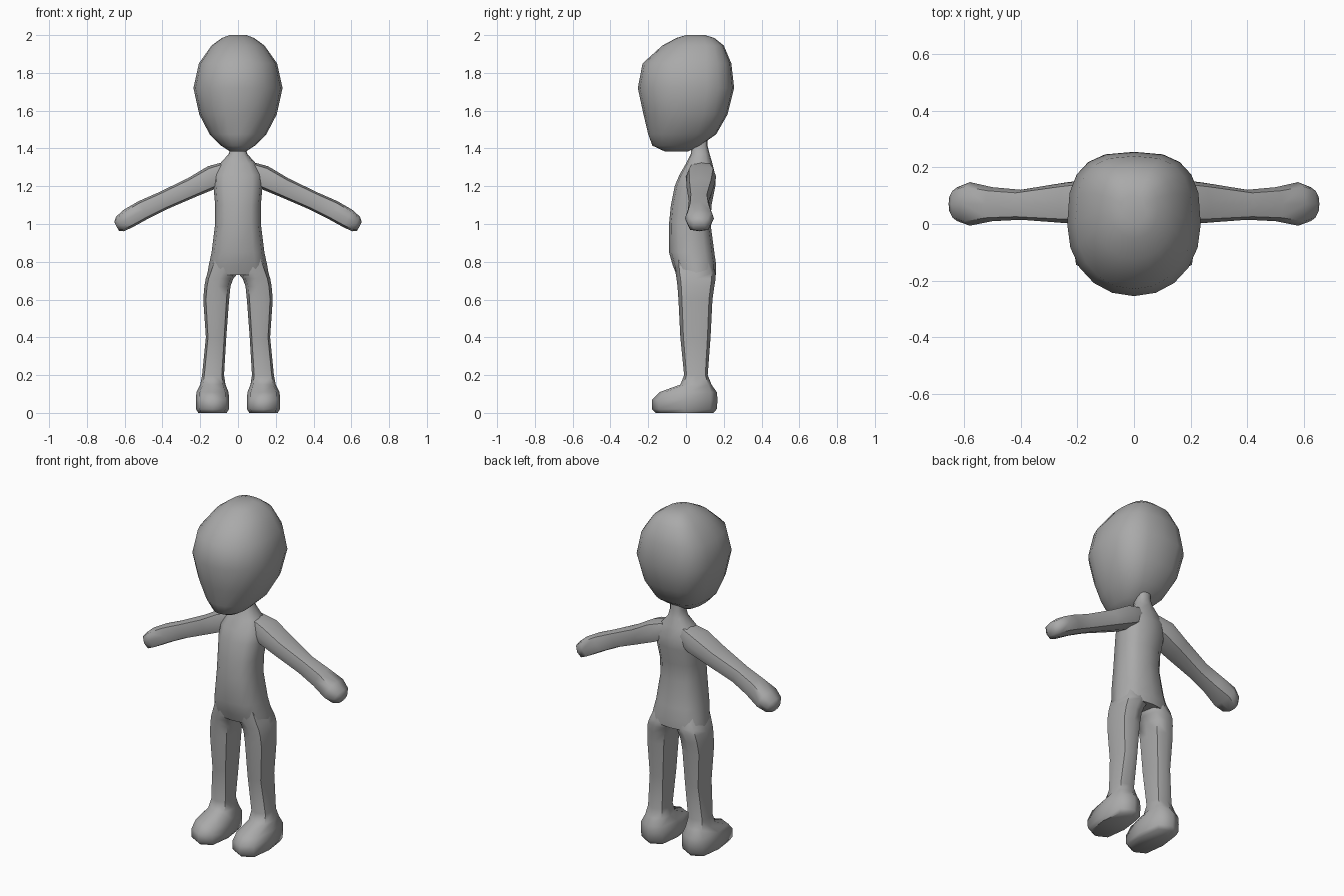
import bpy
import bmesh
from math import cos, sin, pi, radians
from mathutils import Vector

if "Cube" in bpy.data.objects:
    bpy.data.objects.remove(bpy.data.objects["Cube"], do_unlink=True)

GREY = (0.4, 0.4, 0.4, 1)
clay = bpy.data.materials.new("clay_grey")
clay.use_nodes = True
clay.diffuse_color = GREY
clay.node_tree.nodes["Principled BSDF"].inputs["Base Color"].default_value = GREY


def power(value, n):
    """Superellipse coordinate: n = 2 is round, larger is boxier."""
    return (1 if value >= 0 else -1) * abs(value) ** (2 / n)


def loft(name, rings, sides, front=3, back=3, mirror=False):
    """Skin a row of rings, each given as centre, half-axis u, half-axis v."""
    bm = bmesh.new()
    loops = []
    for centre, u, v in rings:
        loop = []
        for i in range(sides):
            a = 2 * pi * i / sides
            n = back if sin(a) > 0 else front
            loop.append(bm.verts.new(centre + u * power(cos(a), n) + v * power(sin(a), n)))
        loops.append(loop)
    for low, high in zip(loops, loops[1:]):
        for i in range(sides):
            j = (i + 1) % sides
            bm.faces.new((low[i], low[j], high[j], high[i]))
    bm.faces.new(loops[0][::-1])
    bm.faces.new(loops[-1])
    bmesh.ops.recalc_face_normals(bm, faces=bm.faces)
    mesh = bpy.data.meshes.new(name)
    bm.to_mesh(mesh)
    bm.free()
    mesh.materials.append(clay)
    obj = bpy.data.objects.new(name, mesh)
    bpy.context.collection.objects.link(obj)
    bpy.ops.object.select_all(action="DESELECT")
    obj.select_set(True)
    bpy.context.view_layer.objects.active = obj
    bpy.ops.object.shade_smooth_by_angle(angle=radians(58))
    if mirror:
        obj.modifiers.new("mirror", "MIRROR").use_clip = False
    return obj


def level(z, x0, x1, y0, y1):
    """Horizontal ring filling a rectangle at height z."""
    return (Vector(((x0 + x1) / 2, (y0 + y1) / 2, z)),
            Vector(((x1 - x0) / 2, 0, 0)), Vector((0, (y1 - y0) / 2, 0)))


def centred(rows):
    return [level(z, -w, w, y0, y1) for z, y0, y1, w in rows]


# Head: rounded face, boxier back (height, front, back, half width)
loft("head", centred([
    (1.383, -.11, .01, .04), (1.415, -.178, .075, .09), (1.475, -.2, .16, .15),
    (1.58, -.225, .22, .205), (1.72, -.255, .255, .236), (1.85, -.23, .24, .207),
    (1.945, -.125, .2, .14), (1.985, -.05, .15, .085), (2.0, 0, .1, .045),
]), 20, front=2.1, back=2.8)

# Torso and neck
loft("torso", centred([
    (.73, -.05, .158, .163), (.78, -.07, .16, .155), (.85, -.09, .15, .14),
    (1.0, -.09, .13, .121), (1.1, -.08, .135, .121), (1.2, -.06, .155, .13),
    (1.26, -.035, .155, .128), (1.32, .0, .14, .095), (1.37, .025, .125, .05),
    (1.41, .03, .115, .04), (1.48, .03, .115, .04),
]), 12, front=2.6, back=2.6)

# Legs with feet (height, inner, outer, front, back)
loft("legs", [level(*row) for row in [
    (.0, .06, .21, -.16, .145), (.02, .047, .222, -.18, .163),
    (.07, .047, .223, -.18, .167), (.11, .05, .22, -.14, .163),
    (.15, .066, .2, -.03, .135), (.2, .074, .19, -.01, .115),
    (.4, .062, .17, -.03, .13), (.6, .047, .184, -.04, .14),
    (.67, .04, .178, -.045, .15), (.71, .025, .171, -.05, .157),
    (.74, .0, .162, -.055, .156), (.82, .02, .13, -.06, .13),
]], 8, mirror=True)

# Arms with mitten hands (x, y, height, half thickness, half depth)
slope = Vector((.47, 0, .88))
loft("arms", [(Vector((x, y, z)), slope * t, Vector((0, d, 0))) for x, y, z, t, d in [
    (.05, .08, 1.285, .05, .06), (.13, .08, 1.25, .063, .08),
    (.24, .075, 1.195, .054, .072), (.4, .068, 1.122, .05, .053),
    (.5, .07, 1.075, .053, .06), (.58, .071, 1.03, .052, .077),
    (.625, .07, 1.0, .044, .06), (.643, .07, .987, .026, .032),
]], 8, mirror=True)
